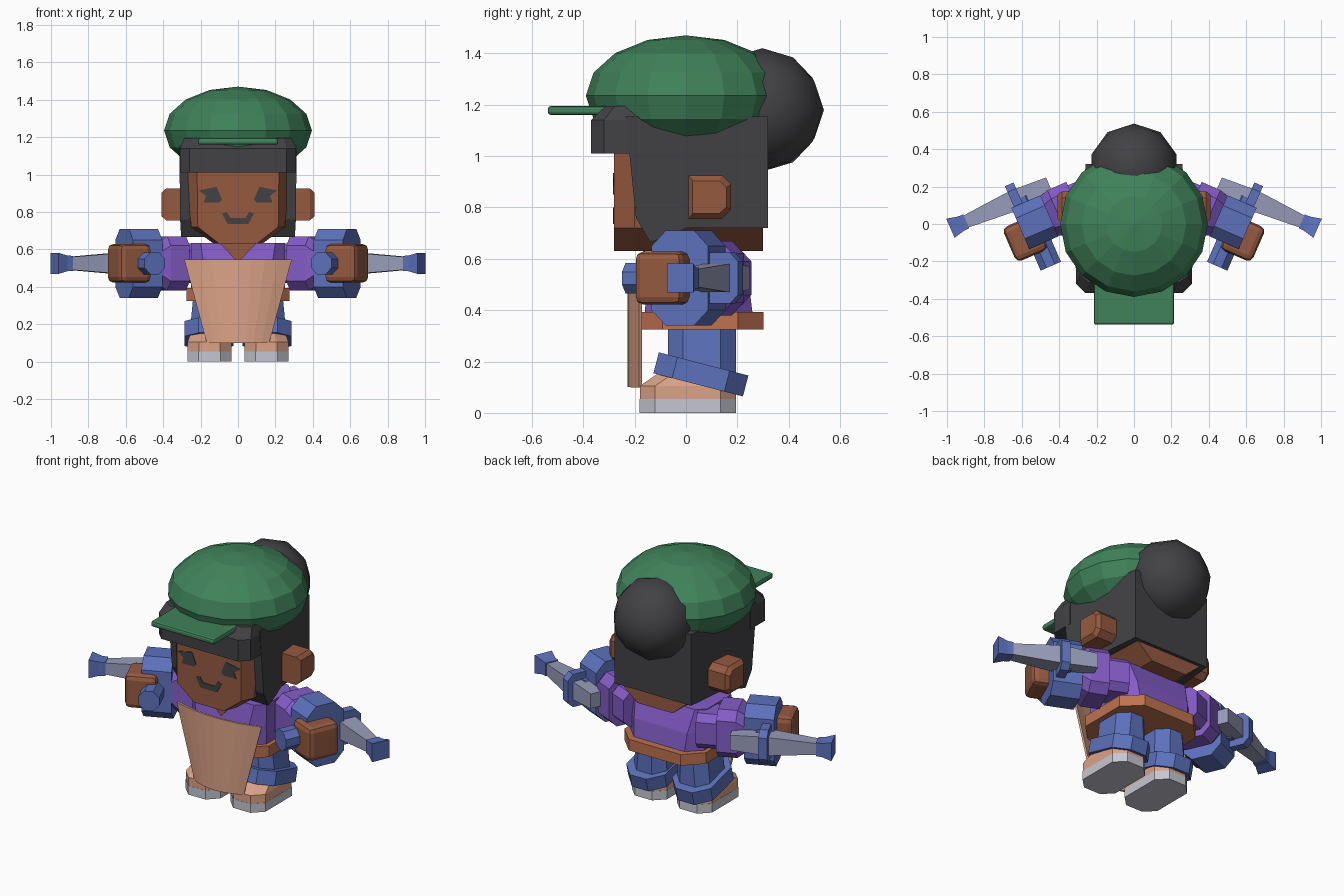
import bpy, bmesh, math
from mathutils import Matrix, Vector

if "Cube" in bpy.data.objects:
    bpy.data.objects.remove(bpy.data.objects["Cube"])


def material(name, *rgb):
    m = bpy.data.materials.new(name)
    m.diffuse_color = [(c / 255 / 12.92 if c < 10 else ((c / 255 + .055) / 1.055) ** 2.4) for c in rgb] + [1]
    m.use_nodes = True
    m.node_tree.nodes["Principled BSDF"].inputs["Base Color"].default_value = m.diffuse_color
    return m


HAIR = material("charcoal", 66, 65, 68)
GREEN = material("cap green", 64, 130, 90)
SKIN = material("skin brown", 150, 90, 64)
PURPLE = material("purple", 132, 92, 200)
BLUE = material("blue", 92, 113, 188)
STEEL = material("steel", 152, 157, 186)
PEACH = material("peach", 220, 163, 136)
BELT = material("leather", 190, 114, 80)
SOLE = material("sole grey", 198, 198, 210)


def finish(name, bm, mat, mirror=False, bevel=0, xf=None, segs=2):
    """Turn a bmesh into an object, optionally bevelled and mirrored over x."""
    if xf:
        bm.transform(xf)
    bmesh.ops.recalc_face_normals(bm, faces=bm.faces)
    me = bpy.data.meshes.new(name)
    bm.to_mesh(me)
    bm.free()
    me.materials.append(mat)
    ob = bpy.data.objects.new(name, me)
    bpy.context.collection.objects.link(ob)
    if bevel:
        b = ob.modifiers.new("bevel", 'BEVEL')
        b.width, b.segments, b.limit_method = bevel, segs, 'ANGLE'
    if mirror:
        ob.modifiers.new("mirror", 'MIRROR')
    return ob


def loft(name, rings, mat, caps=True, **kw):
    """Skin a list of equal rings of 3D points."""
    bm = bmesh.new()
    vs = [[bm.verts.new(p) for p in r] for r in rings]
    n = len(rings[0])
    for a, b in zip(vs, vs[1:]):
        for i in range(n):
            j = (i + 1) % n
            bm.faces.new((a[i], a[j], b[j], b[i]))
    if caps:
        bm.faces.new(vs[0])
        bm.faces.new(vs[-1])
    return finish(name, bm, mat, **kw)


def octa(hx, hy, c):
    """Rectangle with cut corners."""
    return [(hx, -hy + c), (hx, hy - c), (hx - c, hy), (-hx + c, hy),
            (-hx, hy - c), (-hx, -hy + c), (-hx + c, -hy), (hx - c, -hy)]


def slab(cx, cy, z, hx, hy, c):
    return [(cx + x, cy + y, z) for x, y in octa(hx, hy, c)]


def along(u, cy, hy, hz, c):
    """Cut-corner ring across the arm direction."""
    return [(u, cy + y, z) for y, z in octa(hy, hz, c)]


def box(name, lo, hi, mat, **kw):
    ring = [(lo[0], lo[1]), (hi[0], lo[1]), (hi[0], hi[1]), (lo[0], hi[1])]
    return loft(name, [[(x, y, z) for x, y in ring] for z in (lo[2], hi[2])], mat, **kw)


# Head: three front-to-back sections with a tapered jaw
def head_ring(y, top, low, chin):
    half = [(top, 1.12), (low, .72), (chin, .63)]
    return [(x, y, z) for x, z in half] + [(-x, y, z) for x, z in reversed(half)]


loft("head", [head_ring(-.28, .22, .215, .1), head_ring(-.2, .288, .25, .13),
              head_ring(.3, .235, .225, .12)], SKIN)

# Ears
ear = [(.01, .925), (.14, .925), (.175, .89), (.175, .79), (.14, .755), (.01, .755)]
loft("ear", [[(x, y, z) for y, z in ear] for x in (.25, .385)]
     + [[(.408, .09 + (y - .09) * .8, .84 + (z - .84) * .75) for y, z in ear]], SKIN, mirror=True)


# Face plates
def plate(name, pts, mat, y, **kw):
    loft(name, [[(x, yy, z) for x, z in pts] for yy in (y, y + .006)], mat, **kw)


plate("eye", [(.21, .915), (.115, .935), (.085, .865), (.1, .85), (.185, .85), (.17, .885)],
      HAIR, -.284, mirror=True)
plate("mouth", [(-.085, .79), (-.06, .80), (-.04, .768), (.04, .768), (.06, .80), (.085, .79),
                (.055, .735), (-.055, .735)], HAIR, -.284)

# Hair: side profile, slightly narrower at the back
prof = [(-.235, 1.155), (.32, 1.155), (.32, .72), (0, .72), (-.06, .69), (-.14, .665), (-.195, .76)]
loft("hair", [[(s * (.29 - .1 * y), y, z) for y, z in prof] for s in (-1, 1)], HAIR)
fringe = [(-.31, -.18), (-.31, -.32), (-.26, -.37), (.26, -.37), (.31, -.32), (.31, -.18)]
loft("fringe", [[(x, y, 1.01) for x, y in fringe], [(x, y, 1.14) for x, y in fringe],
                [(x * .93, -.18 + (y + .18) * .7, 1.195) for x, y in fringe]], HAIR)

# Hair bun
bm = bmesh.new()
bmesh.ops.create_icosphere(bm, subdivisions=2, radius=.24, matrix=Matrix.Translation((0, .297, 1.18)))
bun = finish("hair_bun", bm, HAIR)
for p in bun.data.polygons:
    p.use_smooth = True

# Cap and brim
bm = bmesh.new()
bmesh.ops.create_uvsphere(bm, u_segments=16, v_segments=8, radius=1)
finish("cap", bm, GREEN, xf=Matrix.Translation((0, 0, 1.235)) @ Matrix.Diagonal((.395, .39, .235, 1)))
box("cap_brim", (-.215, -.538, 1.16), (.215, -.2, 1.195), GREEN, bevel=.012)

# Torso, neckline and belt
loft("torso", [slab(0, .05, .38, .25, .21, .08), slab(0, .045, .5, .25, .2, .07),
               slab(0, .035, .635, .25, .165, .05)], PURPLE)
plate("neckline", [(-.1, .635), (.1, .635), (0, .53)], SKIN, -.165)
loft("belt", [slab(0, .055, z, .275, .247, .1) for z in (.325, .393)], BELT)

# Apron: curved tapering panel
bm = bmesh.new()
rows = []
for w, z in ((.285, .545), (.165, .10)):
    rows.append([bm.verts.new((w * t / 4, -.222 + .045 * (t / 4) ** 2, z)) for t in range(-4, 5)])
for i in range(8):
    bm.faces.new((rows[0][i], rows[0][i + 1], rows[1][i + 1], rows[1][i]))
apron = finish("apron", bm, PEACH)
sol = apron.modifiers.new("thickness", 'SOLIDIFY')
sol.thickness, sol.offset = .012, 0

# Legs, trouser cuffs and shoes
loft("leg", [slab(.148, .062, .1, .115, .133, .06), slab(.14, .062, .34, .1, .133, .06)], BLUE, mirror=True)
tilt = Matrix.Translation((.155, .058, .15)) @ Matrix.Rotation(math.radians(-14.5), 4, 'X')
loft("trouser_cuff", [slab(0, 0, z, .13, .18, .075) for z in (-.042, .042)], BLUE, mirror=True, xf=tilt)
loft("shoe", [slab(.152, .007, .055, .117, .187, .06), slab(.152, .007, .105, .117, .187, .06),
              slab(.152, .045, .16, .1, .145, .06)], PEACH, mirror=True)
loft("shoe_sole", [slab(.152, .007, z, .118, .188, .06) for z in (0, .055)], SOLE, mirror=True)

# Arms: local x runs outward along the forearm, turned forward
arm = dict(mirror=True, xf=Matrix.Translation((.53, .01, .525)) @ Matrix.Rotation(math.radians(-23.5), 4, 'Z'))
loft("upper_arm", [along(u, 0, .11, .105, .04) for u in (-.36, -.2)], PURPLE, **arm)
loft("sleeve", [along(-.24, 0, .13, .145, .05), along(-.13, 0, .13, .145, .05),
                along(-.08, 0, .115, .11, .05)], PURPLE, **arm)
loft("wrist_guard", [along(u, 0, .12, .185, .06) for u in (-.085, .085)], BLUE, **arm)
box("fist", (-.01, -.16, -.103), (.175, .04, .103), SKIN, bevel=.03, **arm)

# Baton: side handle, shaft, ring and flared tip
handle = [(.016 + .064 * math.cos(a * math.pi / 4 + .39), .064 * math.sin(a * math.pi / 4 + .39)) for a in range(8)]
loft("baton_handle", [[(x, y, z) for x, z in handle] for y in (.15, -.25)], BLUE, **arm)


def square(u, h):
    return [(u, .15 + a * h, b * h) for a, b in ((-1, -1), (1, -1), (1, 1), (-1, 1))]


loft("baton_shaft", [square(-.15, .045), square(.02, .055), square(.08, .055), square(.345, .034)], STEEL, **arm)
loft("baton_ring", [along(u, .15, .09, .1, .035) for u in (.02, .07)], BLUE, **arm)
loft("baton_tip", [square(.335, .04), square(.37, .042), square(.427, .056)], BLUE, **arm)
